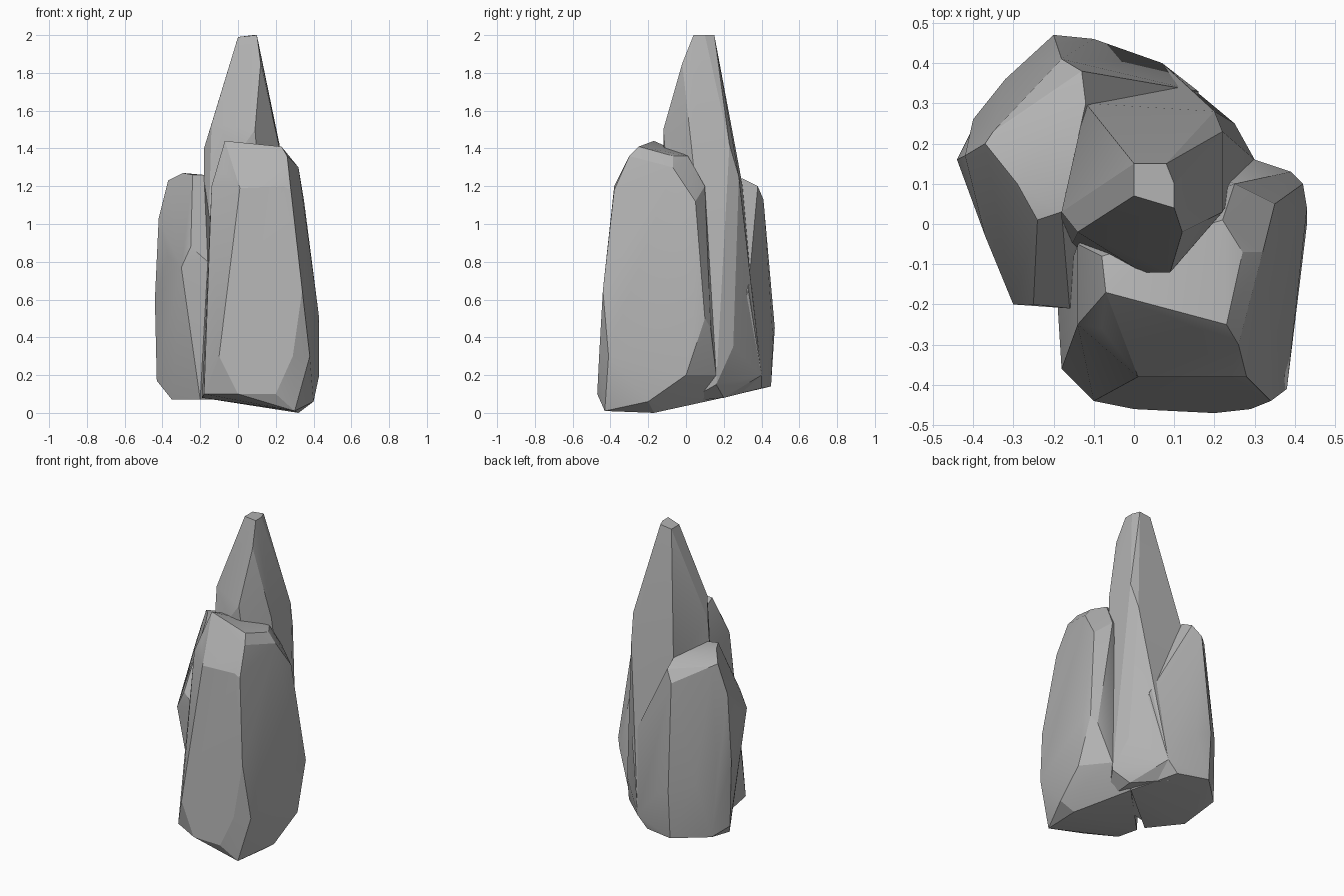
import bpy
import bmesh
from math import radians

# Start without the default cube
default_cube = bpy.data.objects.get("Cube")
if default_cube:
    bpy.data.objects.remove(default_cube, do_unlink=True)


def make_material(name, value):
    material = bpy.data.materials.new(name)
    material.use_nodes = True
    colour = (value, value, value, 1)
    material.diffuse_color = colour
    shader = material.node_tree.nodes["Principled BSDF"]
    shader.inputs["Base Color"].default_value = colour
    shader.inputs["Roughness"].default_value = 1
    return material


stone_grey = make_material("stone_grey", .45)


def chiselled_rock(name, corners):
    """Wrap a convex stone around its corners and merge nearly flat facets."""
    mesh = bpy.data.meshes.new(name)
    bm = bmesh.new()
    for corner in corners:
        bm.verts.new(corner)
    hull = bmesh.ops.convex_hull(bm, input=bm.verts[:])
    buried = [item for item in hull["geom_interior"] + hull["geom_unused"]
              if isinstance(item, bmesh.types.BMVert)]
    bmesh.ops.delete(bm, geom=list(set(buried)), context="VERTS")
    bmesh.ops.dissolve_limit(bm, angle_limit=radians(4),
                             verts=bm.verts[:], edges=bm.edges[:])
    bmesh.ops.recalc_face_normals(bm, faces=bm.faces[:])
    bm.to_mesh(mesh)
    bm.free()
    mesh.materials.append(stone_grey)
    rock = bpy.data.objects.new(name, mesh)
    bpy.context.collection.objects.link(rock)

    # Soften only the shallow facet joins
    bpy.ops.object.select_all(action="DESELECT")
    rock.select_set(True)
    bpy.context.view_layer.objects.active = rock
    bpy.ops.object.shade_smooth_by_angle(angle=radians(20))
    return rock


# Broad front rock: cap, shoulders, flanks, underside
front_cap = [(-.07, -.17, 1.44), (.23, -.25, 1.41), (.26, -.3, 1.36),
             (.27, -.07, 1.36), (.22, .01, 1.36), (-.08, -.08, 1.4)]
front_shoulders = [(-.14, -.25, 1.2), (-.08, -.26, 1.28), (.01, -.38, 1.19),
                   (.24, -.38, 1.2), (.28, -.38, 1.18), (.32, -.07, 1.3),
                   (.35, .05, 1.12), (.25, .1, 1.2), (-.14, -.05, 1.2)]
front_flanks = [(.34, -.44, .65), (.43, .04, .5), (.42, .1, .5),
                (.39, .13, .45), (.3, .16, .2), (-.1, -.44, .3),
                (.29, -.46, .3), (.38, -.41, .3), (.43, 0, .2)]
front_base = [(0, -.46, .1), (.2, -.47, .1), (.36, .0, .12),
              (-.18, -.36, .1), (.3, -.43, .01), (.4, -.2, .06),
              (.32, -.17, 0), (.15, .15, .07), (-.19, -.2, .08)]
chiselled_rock("front_rock",
               front_cap + front_shoulders + front_flanks + front_base)

# Tall central spire: tip, tapering faces, base
spire_tip = [(0, .07, 1.99), (.1, .04, 2), (.1, .1, 2),
             (.08, .15, 2), (0, .15, 1.99), (.12, -.02, 1.85)]
spire_body = [(.09, -.12, 1.5), (.02, -.12, 1.4), (-.14, -.02, 1.53),
              (-.18, .03, 1.4), (-.1, .2, 1.42), (-.12, .3, 1.2),
              (.22, .23, 1.42), (.22, .03, 1.4), (.2, .28, 1.25)]
spire_base = [(.16, .33, .65), (.25, .25, .35), (.3, .16, .15),
              (.07, .4, .2), (.2, .2, .08), (-.1, .4, .13),
              (-.18, -.1, .08), (.2, 0, .06)]
chiselled_rock("central_spire", spire_tip + spire_body + spire_base)

# Lower side rock: sloping cap, flanks, base
side_cap = [(-.18, .03, 1.26), (-.24, .01, 1.26), (-.29, .1, 1.27),
            (-.37, .2, 1.23), (-.35, .23, 1.22), (-.12, .3, 1.24),
            (-.13, .38, 1.2), (-.18, .41, 1.13)]
side_flanks = [(-.25, -.2, .88), (-.16, -.21, .8), (-.3, -.2, .77),
               (-.37, -.03, .83), (-.42, .17, 1.03), (-.44, .16, .6),
               (-.4, .26, .6), (-.32, .36, .5), (-.2, .47, .45),
               (-.1, .46, .4), (.16, .33, .65)]
side_base = [(-.43, .16, .17), (-.35, .05, .07), (-.2, -.14, .07),
             (-.2, .45, .14), (-.38, .28, .13), (0, .4, .13),
             (.07, .4, .2), (.15, .15, .07)]
chiselled_rock("side_rock", side_cap + side_flanks + side_base)
